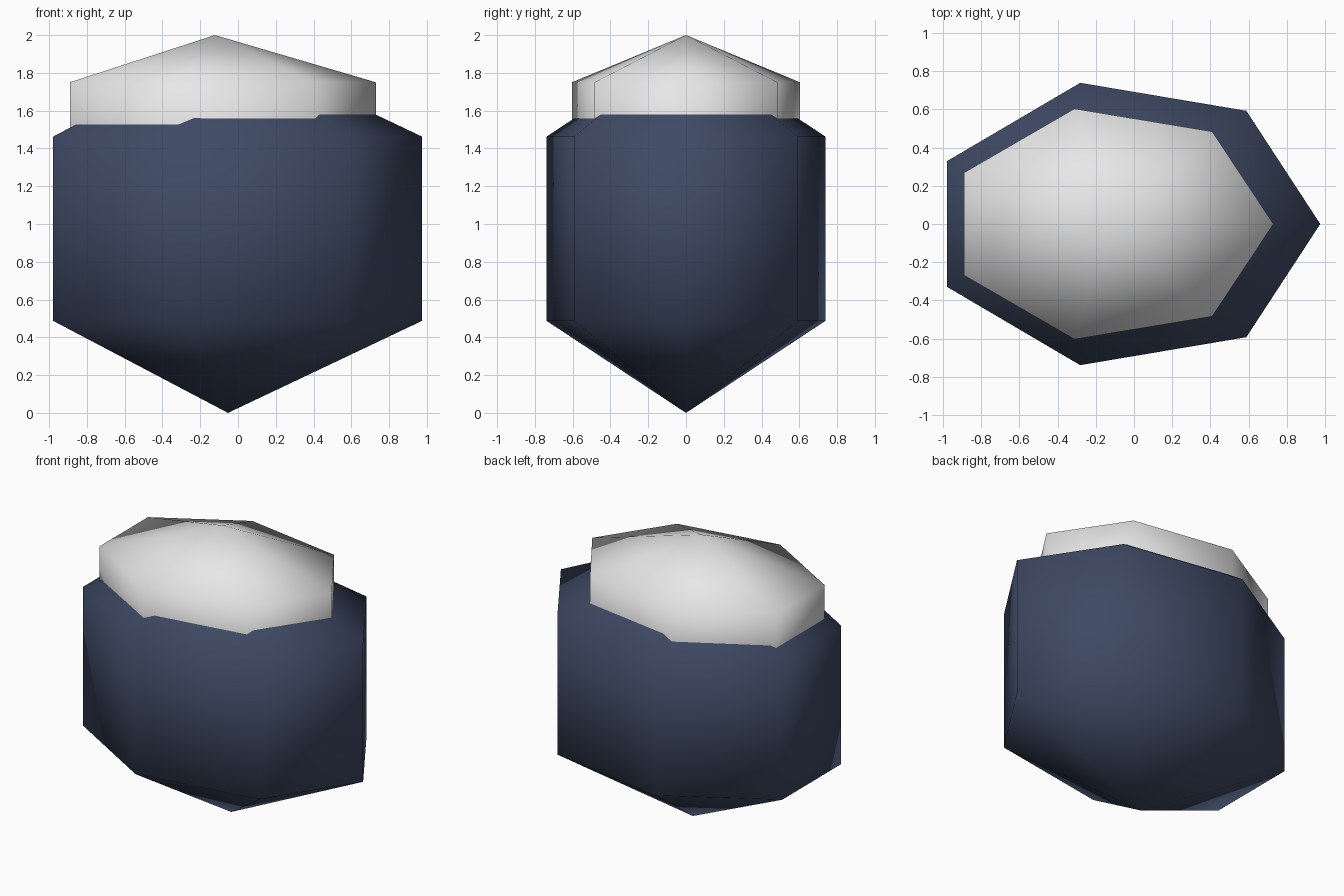
import bpy
import bmesh
from math import radians
from mathutils import Matrix

cube = bpy.data.objects.get("Cube")
if cube:
    bpy.data.objects.remove(cube, do_unlink=True)


def material(name, color):
    mat = bpy.data.materials.new(name)
    mat.use_nodes = True
    mat.diffuse_color = color
    mat.node_tree.nodes["Principled BSDF"].inputs["Base Color"].default_value = color
    return mat


def faceted_ball(name, center, radii, mat):
    """Smooth seven-sided ball with three bands, one vertex column on +x."""
    bm = bmesh.new()
    bmesh.ops.create_uvsphere(bm, u_segments=7, v_segments=3, radius=1)
    bm.transform(Matrix.Translation(center)
                 @ Matrix.Diagonal((*radii, 1))
                 @ Matrix.Rotation(radians(-90), 4, "Z"))
    for face in bm.faces:
        face.smooth = True
    mesh = bpy.data.meshes.new(name)
    bm.to_mesh(mesh)
    bm.free()
    mesh.materials.append(mat)
    obj = bpy.data.objects.new(name, mesh)
    bpy.context.collection.objects.link(obj)
    return obj


navy = material("navy blue", (0.048, 0.067, 0.127, 1))
white = material("soft white", (0.8, 0.8, 0.8, 1))

# Large dark body
faceted_ball("body", (-0.053, 0, 0.975), (1.187, 0.875, 0.975), navy)

# Pale cap, sunk into the top of the body
faceted_ball("cap", (-0.122, 0, 1.5), (0.984, 0.715, 0.5), white)
